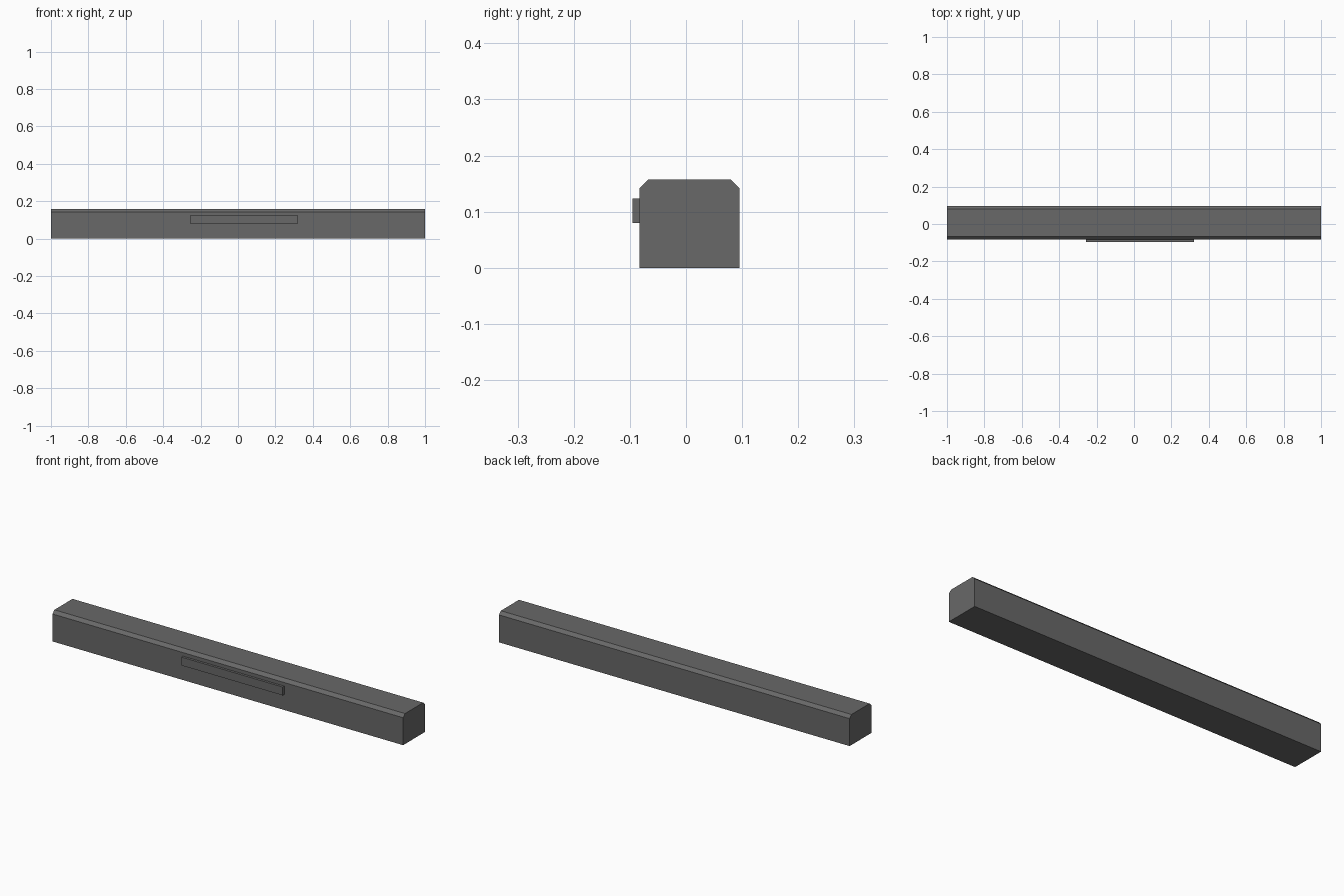
import bpy, bmesh

if "Cube" in bpy.data.objects:
    bpy.data.objects.remove(bpy.data.objects["Cube"])

grey = bpy.data.materials.new("dark grey")
grey.diffuse_color = (0.14, 0.14, 0.14, 1)
grey.use_nodes = True
grey.node_tree.nodes["Principled BSDF"].inputs["Base Color"].default_value = grey.diffuse_color


def extrude_x(name, profile, x0, x1):
    """Solid prism: a (y, z) profile swept along x."""
    bm = bmesh.new()
    face = bm.faces.new([bm.verts.new((x0, y, z)) for y, z in profile])
    ext = bmesh.ops.extrude_face_region(bm, geom=[face], use_keep_orig=True)
    verts = [g for g in ext["geom"] if isinstance(g, bmesh.types.BMVert)]
    bmesh.ops.translate(bm, verts=verts, vec=(x1 - x0, 0, 0))
    bmesh.ops.recalc_face_normals(bm, faces=bm.faces)
    mesh = bpy.data.meshes.new(name)
    bm.to_mesh(mesh)
    bm.free()
    mesh.materials.append(grey)
    obj = bpy.data.objects.new(name, mesh)
    bpy.context.collection.objects.link(obj)
    return obj


# Long bar with chamfered upper edges
front, back, top, c = -0.083, 0.0955, 0.157, 0.0155
extrude_x("bar_body", [(front, 0), (back, 0), (back, top - c), (back - c, top),
                       (front + c, top), (front, top - c)], -1, 1)

# Raised strip on the front
extrude_x("front_strip", [(-0.0955, 0.08), (front, 0.08),
                          (front, 0.123), (-0.0955, 0.123)], -0.256, 0.322)
